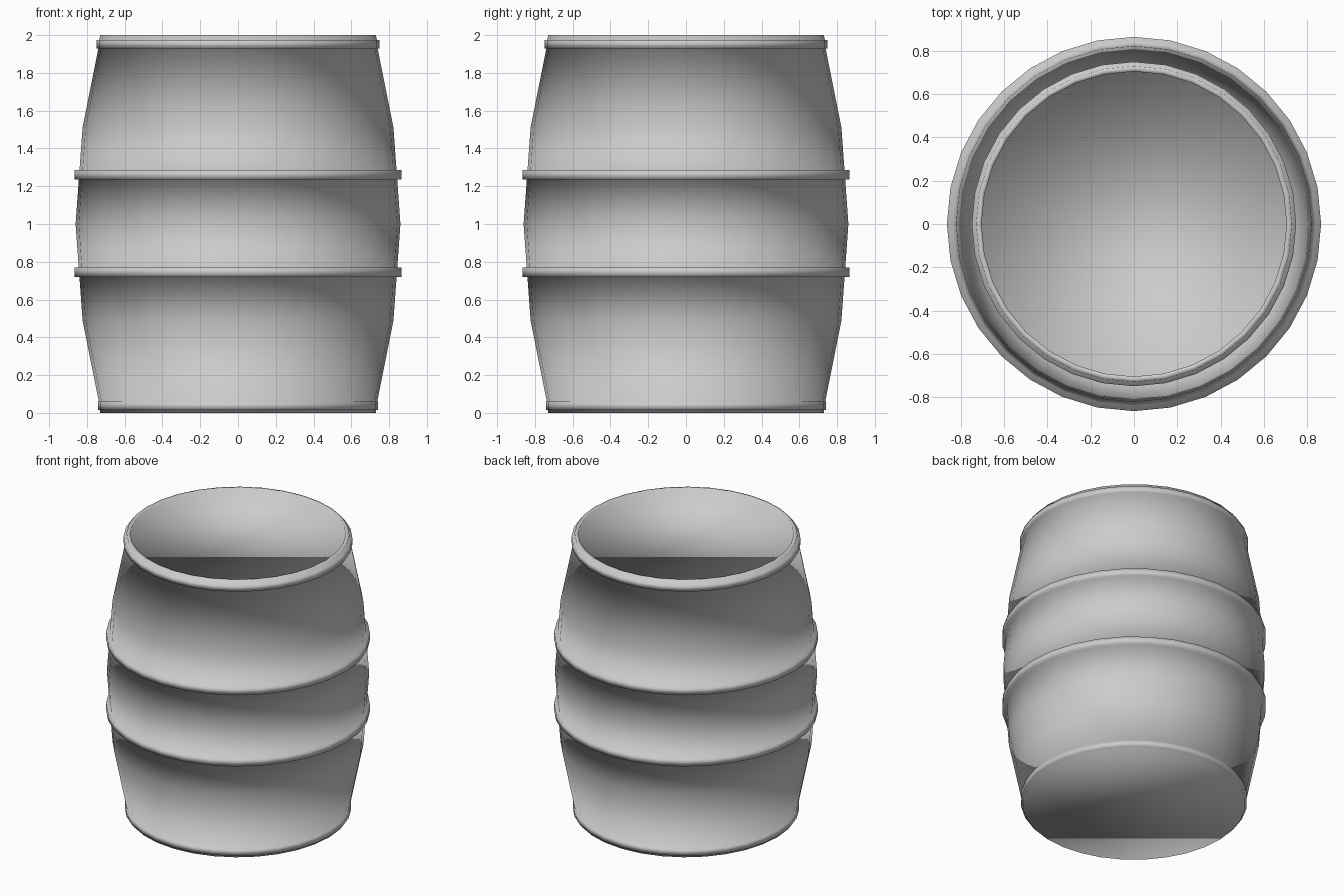
import bpy, bmesh, math

if "Cube" in bpy.data.objects:
    bpy.data.objects.remove(bpy.data.objects["Cube"])

SIDES = 32


def body_radius(z):
    """Bulged stave profile, symmetric about z = 1."""
    d = abs(z - 1.0)
    pts = [(0.0, 0.86), (0.51, 0.823), (1.0, 0.725)]
    for (d0, r0), (d1, r1) in zip(pts, pts[1:]):
        if d <= d1:
            return r0 + (r1 - r0) * (d - d0) / (d1 - d0)
    return pts[-1][1]


def hoop(z0, z1, r, r0=None, r1=None):
    """Raised band stepping out of the body profile."""
    return [(r0 or body_radius(z0), z0), (r, z0), (r, z1), (r1 or body_radius(z1), z1)]


def lathe(name, profile):
    """Revolve a profile and close both ends with flat discs."""
    bm = bmesh.new()
    rings = []
    for r, z in profile:
        rings.append([bm.verts.new((r * math.cos(2 * math.pi * i / SIDES),
                                    r * math.sin(2 * math.pi * i / SIDES), z))
                      for i in range(SIDES)])
    for a, b in zip(rings, rings[1:]):
        for i in range(SIDES):
            j = (i + 1) % SIDES
            bm.faces.new((a[i], a[j], b[j], b[i]))
    bm.faces.new(rings[0][::-1])
    bm.faces.new(rings[-1])
    for f in bm.faces:
        f.smooth = True
    me = bpy.data.meshes.new(name)
    bm.to_mesh(me)
    bm.free()
    ob = bpy.data.objects.new(name, me)
    bpy.context.collection.objects.link(ob)
    return ob


profile = [(0.73, 0.0)]
profile += hoop(0.015, 0.06, 0.742, r0=0.732)            # bottom hoop
profile += [(0.823, 0.49)]
profile += hoop(0.72, 0.77, 0.865)                       # lower middle hoop
profile += [(0.86, 1.0)]
profile += hoop(1.235, 1.285, 0.865)                     # upper middle hoop
profile += [(0.823, 1.51)]
profile += hoop(1.93, 1.975, 0.75, r1=0.735)             # top hoop
profile += [(0.73, 2.0), (0.705, 2.0), (0.705, 1.975)]   # rim and recessed lid
lathe("barrel", profile)
